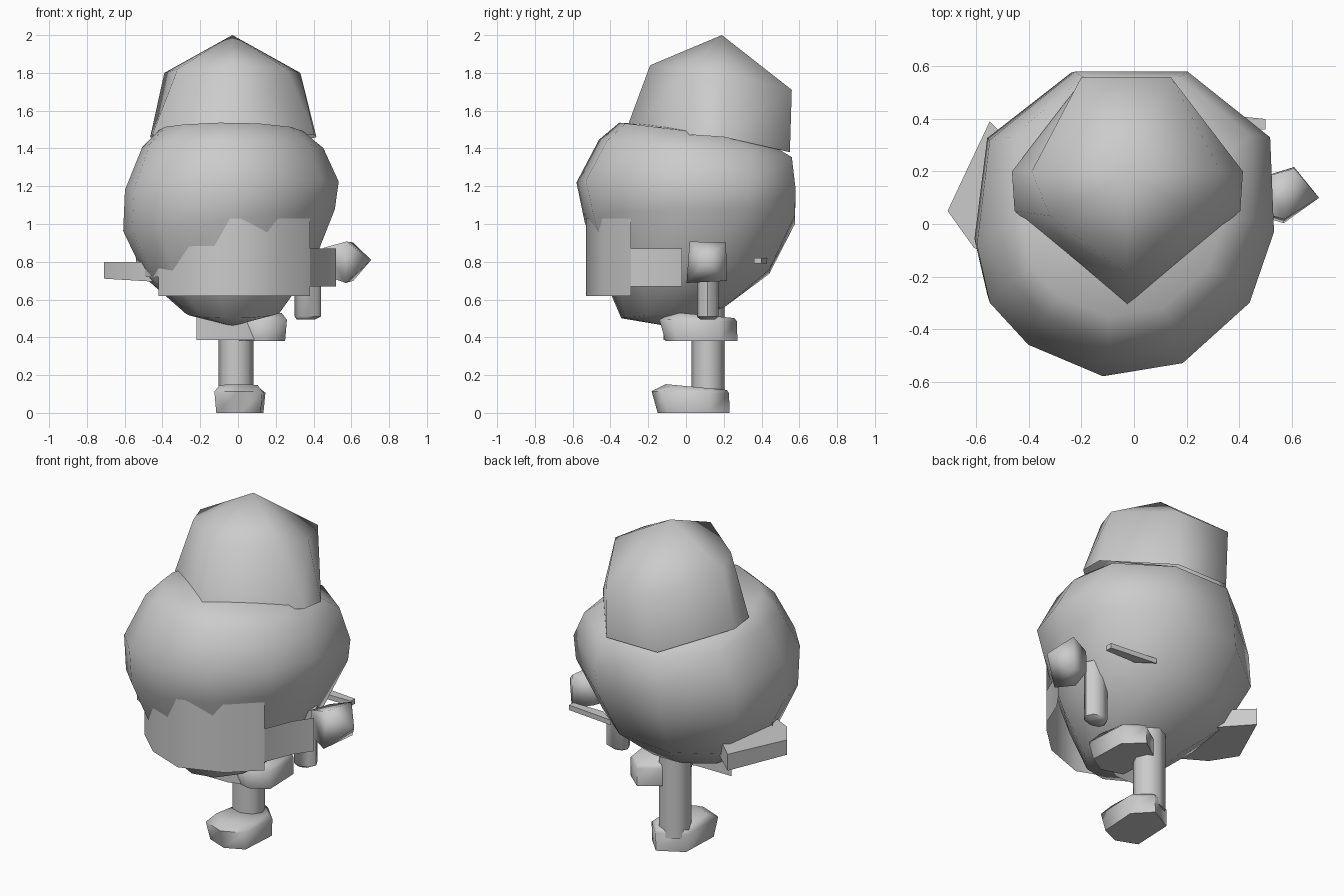
import bpy, bmesh, math

if "Cube" in bpy.data.objects:
    bpy.data.objects.remove(bpy.data.objects["Cube"])


def finish(name, bm, angle=50):
    bmesh.ops.recalc_face_normals(bm, faces=bm.faces)
    mesh = bpy.data.meshes.new(name)
    bm.to_mesh(mesh)
    bm.free()
    ob = bpy.data.objects.new(name, mesh)
    bpy.context.collection.objects.link(ob)
    bpy.ops.object.select_all(action='DESELECT')
    ob.select_set(True)
    bpy.context.view_layer.objects.active = ob
    bpy.ops.object.shade_smooth_by_angle(angle=math.radians(angle))
    return ob


def loft(name, rings, angle=50, cap_start=True):
    """Skin a list of equal-length rings; a one-point ring is a pole."""
    bm = bmesh.new()
    vs = [[bm.verts.new(p) for p in r] for r in rings]
    for a, b in zip(vs, vs[1:]):
        n = max(len(a), len(b))
        for i in range(n):
            j = (i + 1) % n
            if len(a) == 1:
                bm.faces.new((a[0], b[j], b[i]))
            elif len(b) == 1:
                bm.faces.new((a[i], a[j], b[0]))
            else:
                bm.faces.new((a[i], a[j], b[j], b[i]))
    for r, wanted in ((vs[0], cap_start), (vs[-1], True)):
        if wanted and len(r) > 2:
            bm.faces.new(r)
    return finish(name, bm, angle)


def ellipse(z, cx, cy, rx, ry, n=8):
    return [(cx + rx * math.cos(2 * math.pi * i / n),
             cy + ry * math.sin(2 * math.pi * i / n), z) for i in range(n)]


def sheet(name, path, z0, z1, angle=50):
    """Vertical strip that follows a plan-view path."""
    bm = bmesh.new()
    cols = [(bm.verts.new((x, y, z0)), bm.verts.new((x, y, z1))) for x, y in path]
    for a, b in zip(cols, cols[1:]):
        bm.faces.new((a[0], b[0], b[1], a[1]))
    return finish(name, bm, angle)


# Round, slightly lopsided low-poly body; one plan outline scaled per ring
outline = [(0.58, -0.03), (0.565, 0.33), (0.245, 0.58), (-0.195, 0.58), (-0.525, 0.32),
           (-0.575, -0.08), (-0.525, -0.30), (-0.375, -0.46), (-0.085, -0.58),
           (0.225, -0.53), (0.485, -0.30)]


def body_ring(z, cx, cy, kx, ky, tilt_y=0.0, tilt_x=0.0):
    return [(cx + kx * x, cy + ky * y, z - tilt_y * y + tilt_x * x) for x, y in outline]


loft("body", [
    [(-0.03, -0.10, 0.46)],
    body_ring(0.53, -0.03, -0.07, 0.43, 0.47, -0.05),
    body_ring(0.74, -0.05, 0.0, 0.76, 0.76, -0.01, 0.05),
    body_ring(1.02, -0.05, 0.02, 0.97, 0.96, 0.0, 0.10),
    body_ring(1.20, -0.035, 0.0, 0.98, 1.0, 0.04, 0.04),
    body_ring(1.40, -0.03, 0.05, 0.83, 0.88, 0.08),
    body_ring(1.49, -0.04, 0.03, 0.66, 0.66, 0.08),
    [(-0.03, 0.05, 1.51)]], 70)


# Pointed hat, leaning back
def mirror_ring(h, cx):
    return [(cx + x, y, z) for x, y, z in h] + [(cx - x, y, z) for x, y, z in h[:0:-1]]


brim = [(0, -0.32, 1.49), (0.43, 0.05, 1.47), (0.44, 0.20, 1.46), (0.17, 0.55, 1.38)]
crown = [(0, -0.19, 1.84), (0.29, 0.03, 1.82), (0.36, 0.20, 1.80), (0.17, 0.56, 1.71)]
loft("hat", [mirror_ring(brim, -0.025), mirror_ring(crown, -0.03),
             [(-0.03, 0.19, 2.0)]], 85, cap_start=False)

# Curved face cover and its side straps
sheet("face_cover", [(-0.42, -0.29), (-0.26, -0.44), (-0.03, -0.53),
                     (0.22, -0.44), (0.38, -0.29)], 0.62, 1.03)
sheet("right_strap", [(0.38, -0.29), (0.45, -0.12), (0.52, -0.02)], 0.67, 0.87)
sheet("left_strap", [(-0.42, -0.29), (-0.54, -0.05)], 0.72, 0.87)

# Small tail of the strap, behind on the right
tail = [(0.50, 0.36), (0.50, 0.40), (0.20, 0.43), (0.30, 0.36)]
loft("strap_tail", [[(x, y, z) for x, y in tail] for z in (0.79, 0.82)], 30)

# Flat left arm flap
plan = [(-0.71, 0.05), (-0.55, 0.39), (-0.35, 0.20), (-0.38, -0.2), (-0.61, -0.09)]
loft("left_flap", [[(x, y, 0.71 - 0.06 * (x + 0.7)) for x, y in plan],
                   [(x, y, 0.80) for x, y in plan]], 30)


# Right fist
def fist_ring(x, r, z):
    return [(x + 0.02 * s, 0.11 + r * s, z + r * t)
            for s, t in ((-1, -1), (1, -0.9), (0.95, 1), (-0.85, 1.05))]


loft("right_fist", [fist_ring(0.47, 0.07, 0.80), fist_ring(0.59, 0.107, 0.795),
                    [(0.705, 0.10, 0.81)]], 85)

# Right arm hanging beneath the body, and the standing leg
loft("right_arm", [ellipse(0.495, 0.36, 0.115, 0.05, 0.04),
                   ellipse(0.51, 0.37, 0.115, 0.07, 0.058),
                   ellipse(0.85, 0.37, 0.115, 0.07, 0.058)])
loft("standing_leg", [ellipse(0.08, -0.01, 0.117, 0.092, 0.087),
                      ellipse(0.56, -0.01, 0.117, 0.092, 0.087)])


# Wedge-shaped shoes
def shoe(name, ox, oy, oz, turn):
    sole = [(0, -0.15), (0.11, -0.10), (0.125, 0.13), (0.03, 0.23), (-0.115, 0.15), (-0.125, -0.10)]
    c, s = math.cos(turn), math.sin(turn)

    def ring(k, dy, z, slope):
        return [(ox + k * (c * x - s * y), oy + dy + k * (s * x + c * y), oz + z - slope * y)
                for x, y in sole]
    loft(name, [ring(1, 0, 0, 0), ring(1.08, -0.02, 0.11, 0.03), ring(0.85, 0.02, 0.14, 0.08)], 75)


shoe("standing_shoe", 0.01, 0.0, 0.0, 0)
shoe("raised_shoe", 0.13, 0.04, 0.38, 0.1)

# Loose panel beneath the body
sheet("lower_panel", [(-0.22, -0.12), (0.02, -0.12), (0.2, -0.05)], 0.385, 0.52)
